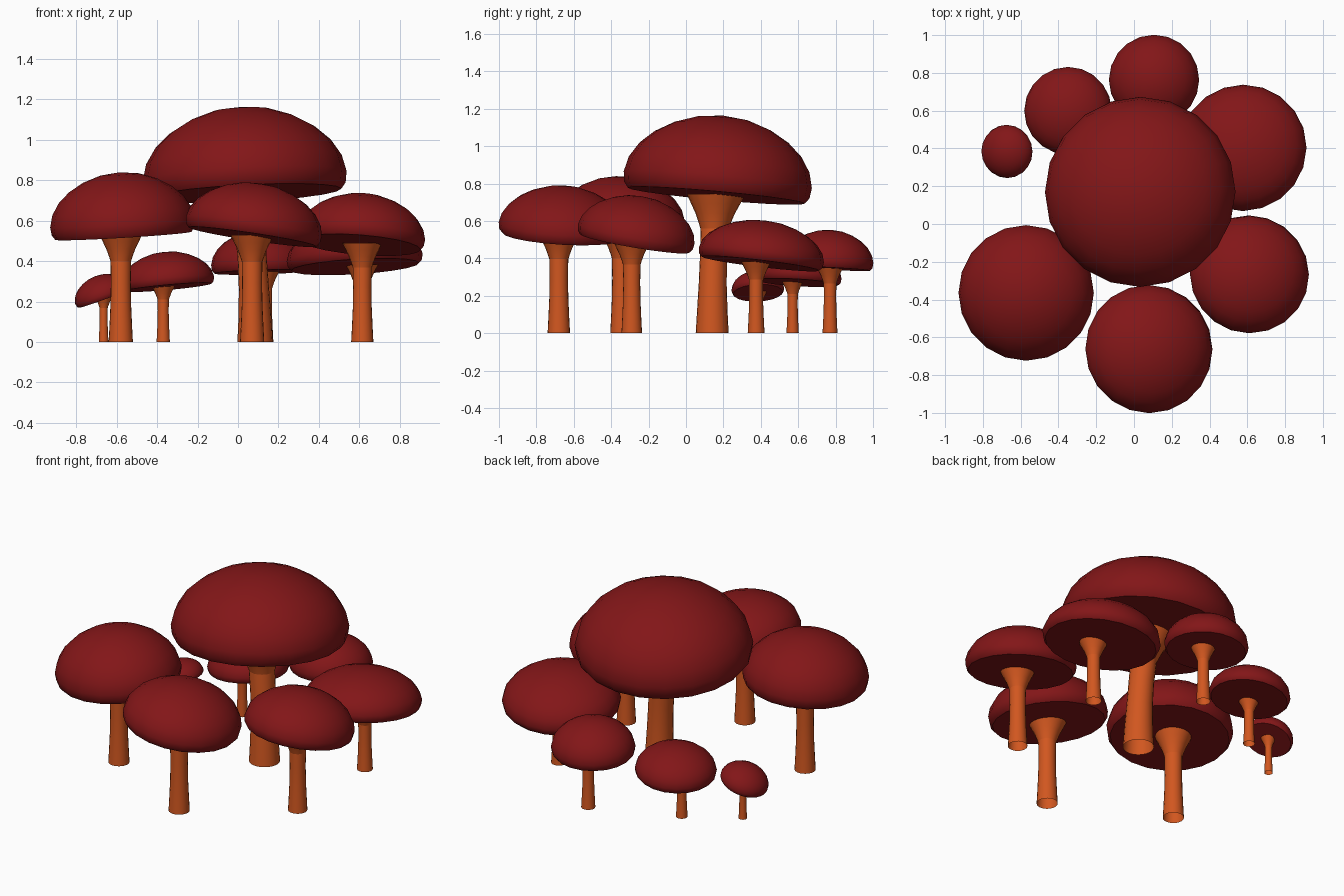
import bpy, bmesh, math
from mathutils import Vector

if "Cube" in bpy.data.objects:
    bpy.data.objects.remove(bpy.data.objects["Cube"])

SIDES = 20


def material(name, rgb):
    m = bpy.data.materials.new(name)
    m.diffuse_color = (*rgb, 1)
    m.use_nodes = True
    m.node_tree.nodes["Principled BSDF"].inputs["Base Color"].default_value = m.diffuse_color
    return m


RED = material("cap_red", (0.225, 0.008, 0.009))
ORANGE = material("stem_orange", (0.64, 0.095, 0.014))


def tube(name, rings, mat, angle):
    """Skin a list of (centre, normal, radius) rings, open-ended; radius 0 makes a pole."""
    bm = bmesh.new()
    loops = []
    for centre, normal, r in rings:
        if r == 0:
            loops.append([bm.verts.new(centre)])
            continue
        turn = Vector((0, 0, 1)).rotation_difference(normal)
        loops.append([bm.verts.new(centre + turn @ Vector((
            r * math.cos(math.tau * i / SIDES), r * math.sin(math.tau * i / SIDES), 0)))
            for i in range(SIDES)])
    for a, b in zip(loops, loops[1:]):
        for i in range(SIDES):
            j = (i + 1) % SIDES
            quad = [a[i % len(a)], a[j % len(a)], b[j % len(b)], b[i % len(b)]]
            bm.faces.new(list(dict.fromkeys(quad)))
    mesh = bpy.data.meshes.new(name)
    bm.to_mesh(mesh)
    bm.free()
    mesh.materials.append(mat)
    ob = bpy.data.objects.new(name, mesh)
    bpy.context.collection.objects.link(ob)
    bpy.ops.object.select_all(action='DESELECT')
    ob.select_set(True)
    bpy.context.view_layer.objects.active = ob
    bpy.ops.object.shade_smooth_by_angle(angle=math.radians(angle))


# Cap outline as (radius, height) fractions, from the flat underside to the crown
CAP = [(0, 0.0), (0.5, 0.0), (0.94, 0.0), (0.985, 0.07), (1.0, 0.2), (0.96, 0.39),
       (0.86, 0.575), (0.71, 0.735), (0.51, 0.87), (0.27, 0.965), (0, 1.0)]


def mushroom(name, base, stem_r, centre, rim_z, cap_r, cap_h, slope, lean=0.0):
    up = Vector((-slope[0], -slope[1], 1)).normalized()
    rim = Vector((*centre, rim_z)) - up * 0.2 * cap_h
    rim.z = rim_z

    # Domed cap, tilted to its slope
    tube(name + "_cap", [(rim + up * h * cap_h, up, r * cap_r) for r, h in CAP], RED, 40)

    # Upright stem, waisted, open at the foot
    foot = Vector((*base, 0))
    top = Vector((*foot.xy.lerp(rim.xy, lean), rim_z + 0.01))
    up_z = Vector((0, 0, 1))

    def ring(t, k):
        p = foot.lerp(top, t)
        p.xy = foot.xy.lerp(top.xy, t * t)
        return p, up_z, k * stem_r

    stem = [(0, 1), (0.15, 0.93), (0.35, 0.85), (0.55, 0.82), (0.78, 0.85), (0.95, 0.88)]
    tube(name + "_stem", [ring(*s) for s in stem], ORANGE, 40)

    # Flared collar under the cap
    collar = [(0.75, 0.86), (0.79, 0.97), (0.86, 1.2), (0.93, 1.5), (1.0, 1.8)]
    tube(name + "_collar", [ring(*s) for s in collar], ORANGE, 40)


# name, stem base, stem radius, cap centre, rim height, cap radius, cap height, cap slope, lean
for row in [
    ("large_centre", (0.085, 0.14), 0.088, (0.033, 0.17), 0.735, 0.505, 0.43, (0.05, -0.09), 1),
    ("left_front", (-0.58, -0.345), 0.06, (-0.571, -0.365), 0.525, 0.359, 0.315, (0.06, 0.03)),
    ("front", (0.07, -0.68), 0.06, (0.079, -0.662), 0.52, 0.34, 0.268, (-0.15, -0.06)),
    ("right_front", (0.615, -0.29), 0.055, (0.611, -0.266), 0.48, 0.316, 0.255, (-0.08, -0.17)),
    ("right_back", (0.613, 0.375), 0.045, (0.577, 0.403), 0.372, 0.337, 0.232, (0.06, -0.12)),
    ("back", (0.135, 0.77), 0.04, (0.106, 0.763), 0.345, 0.239, 0.208, (0.03, -0.05)),
    ("left_back", (-0.37, 0.57), 0.033, (-0.35, 0.6), 0.27, 0.232, 0.177, (0.09, -0.06)),
    ("small_left", (-0.665, 0.39), 0.024, (-0.673, 0.384), 0.215, 0.141, 0.118, (0.37, 0.05)),
]:
    mushroom(*row)
